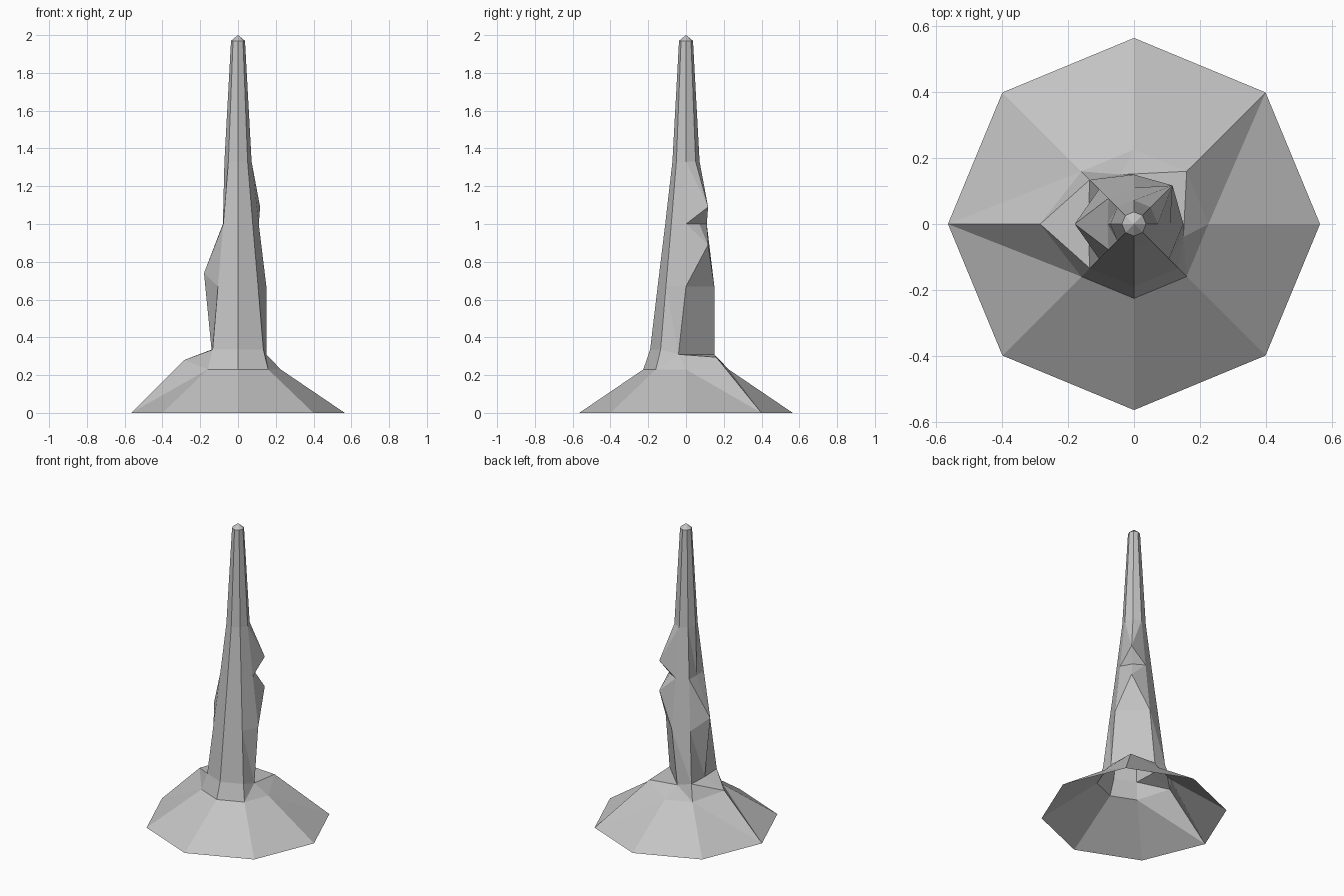
import bpy, bmesh, math
from mathutils import Vector

cube = bpy.data.objects.get("Cube")
if cube:
    bpy.data.objects.remove(cube)

# Stone material
stone = bpy.data.materials.new("grey_stone")
stone.use_nodes = True
GREY = (0.55, 0.55, 0.55, 1)
stone.diffuse_color = GREY
stone.node_tree.nodes["Principled BSDF"].inputs["Base Color"].default_value = GREY

# Regular eight-sided profile: (radius, height) from skirt rim to tip ring
PROFILE = [(0.565, 0), (0.226, 0.23), (0.19, 0.335), (0.15, 0.67),
           (0.11, 1.0), (0.072, 1.33), (0.037, 1.97)]
SIDES = 8


def corner_column(i):
    a = math.tau * i / SIDES
    return [Vector((r * math.cos(a), r * math.sin(a), z)) for r, z in PROFILE]


columns = [corner_column(i) for i in range(SIDES)]

# Chipped back corner: flat undercut face, then two jagged points with a notch
LEFT, CHIPPED, BACK, RIGHT = 0, 1, 2, 4
columns[LEFT][2] = Vector((0.15, -0.04, 0.31))
columns[BACK][2] = Vector((-0.04, 0.15, 0.31))
rim, tip_side = columns[CHIPPED][0], columns[CHIPPED][5:]
columns[CHIPPED] = [rim, Vector((0.16, 0.16, 0.295)),
                    (columns[LEFT][2] + columns[BACK][2]) / 2,
                    (columns[LEFT][3] + columns[BACK][3]) / 2,
                    Vector((0.117, 0.117, 0.89)), Vector((0.07, 0.07, 1.0)),
                    Vector((0.117, 0.117, 1.09))] + tip_side

# Bulging right side with a raised skirt ledge
for level, x, z in [(1, -0.285, 0.28), (2, -0.14, 0.335),
                    (3, -0.18, 0.74), (4, -0.08, 1.0)]:
    columns[RIGHT][level] = Vector((x, 0, z))

# Stitch neighbouring columns together, always climbing the lower one first
bm = bmesh.new()
verts = [[bm.verts.new(p) for p in col] for col in columns]
apex = bm.verts.new((0, 0, 2))


def stitch(a, b, a_first):
    i = j = 0
    while i < len(a) - 1 or j < len(b) - 1:
        if j == len(b) - 1:
            climb_a = True
        elif i == len(a) - 1:
            climb_a = False
        else:
            gap = a[i + 1].co.z - b[j + 1].co.z
            climb_a = a_first if abs(gap) < 1e-4 else gap < 0
        bm.faces.new((a[i], b[j], a[i + 1] if climb_a else b[j + 1]))
        if climb_a:
            i += 1
        else:
            j += 1
    bm.faces.new((a[-1], b[-1], apex))


for i in range(SIDES):
    stitch(verts[i], verts[(i + 1) % SIDES], i not in (CHIPPED, RIGHT))

# Merge coplanar triangles into clean flat facets
bmesh.ops.dissolve_limit(bm, angle_limit=math.radians(0.5),
                         verts=bm.verts[:], edges=bm.edges[:])
bmesh.ops.recalc_face_normals(bm, faces=bm.faces[:])

mesh = bpy.data.meshes.new("rock_spire")
bm.to_mesh(mesh)
bm.free()
mesh.materials.append(stone)
spire = bpy.data.objects.new("rock_spire", mesh)
bpy.context.collection.objects.link(spire)
